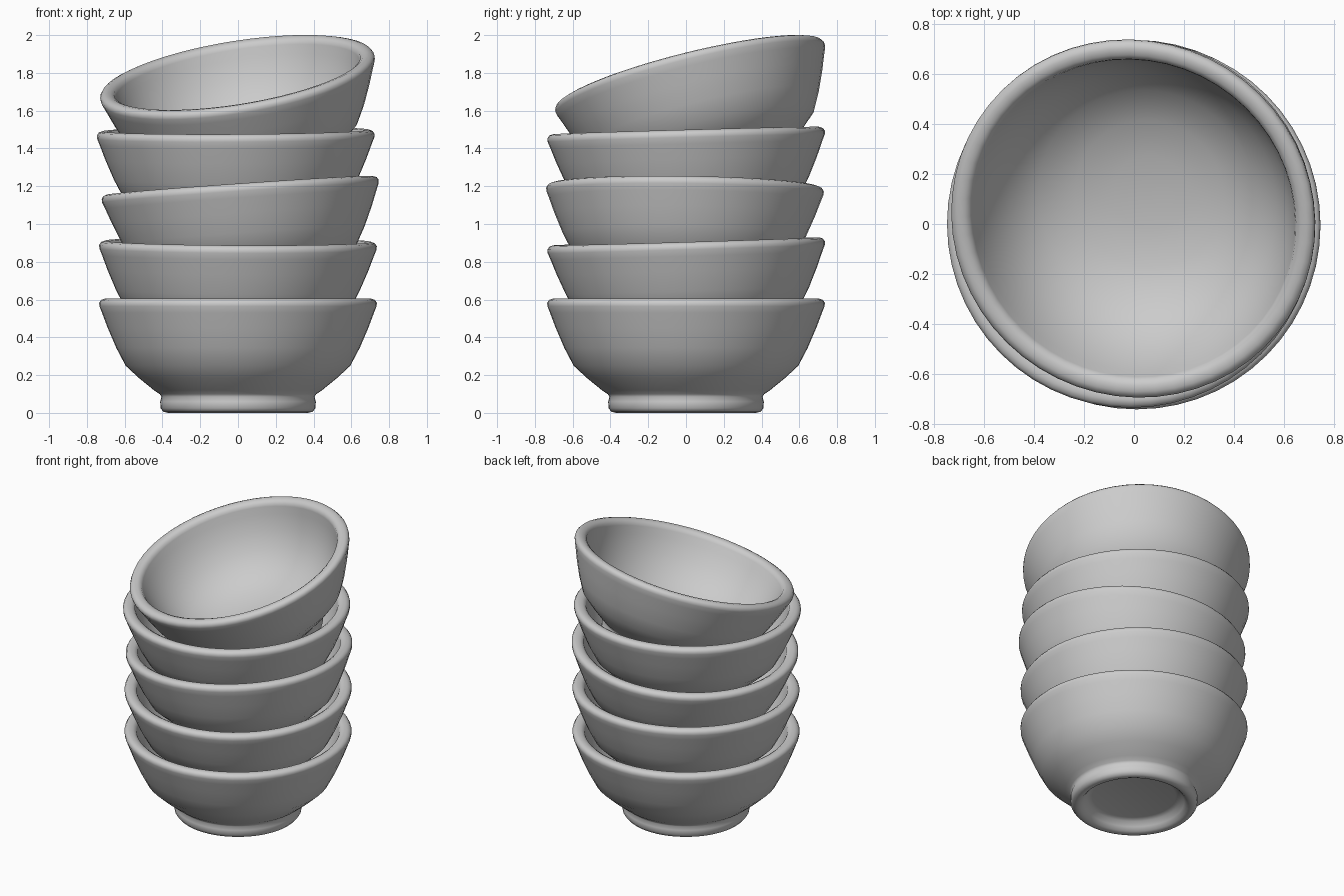
import bpy, bmesh, math
from mathutils import Vector, Matrix

cube = bpy.data.objects.get("Cube")
if cube:
    bpy.data.objects.remove(cube, do_unlink=True)

# Single glaze colour
grey = bpy.data.materials.new("plain grey")
grey.use_nodes = True
colour = (0.6, 0.6, 0.6, 1)
grey.diffuse_color = colour
grey.node_tree.nodes["Principled BSDF"].inputs["Base Color"].default_value = colour

# Half section (radius, height): foot recess, foot ring, outer wall, rim, inner wall
RIM_Z = 0.605
PROFILE = [
    (0, 0.07), (0.27, 0.07), (0.305, 0.06), (0.325, 0.03), (0.345, 0.008),
    (0.37, 0.0), (0.395, 0.006), (0.41, 0.025), (0.412, 0.06), (0.405, 0.085), (0.415, 0.1),
    (0.445, 0.12), (0.525, 0.185), (0.595, 0.25), (0.645, 0.345), (0.69, 0.45), (0.72, 0.53),
    (0.734, 0.565), (0.735, 0.583), (0.725, 0.598), (0.705, RIM_Z), (0.68, 0.602),
    (0.66, 0.59), (0.653, 0.57), (0.64, 0.52), (0.6, 0.42), (0.54, 0.32),
    (0.44, 0.22), (0.3, 0.16), (0.15, 0.135), (0, 0.13),
]


def bowl_mesh(segments=56):
    """Lathe the half section around the z axis."""
    bm = bmesh.new()
    verts = [bm.verts.new((r, 0, z)) for r, z in PROFILE]
    edges = [bm.edges.new(pair) for pair in zip(verts, verts[1:])]
    bmesh.ops.spin(bm, geom=verts + edges, cent=(0, 0, 0), axis=(0, 0, 1),
                   angle=math.tau, steps=segments)
    bmesh.ops.remove_doubles(bm, verts=bm.verts[:], dist=0.0005)
    bmesh.ops.recalc_face_normals(bm, faces=bm.faces[:])
    mesh = bpy.data.meshes.new("bowl")
    bm.to_mesh(mesh)
    bm.free()
    mesh.materials.append(grey)
    return mesh


# Name, rim centre, rim slope along x and along y
STACK = [
    ("bottom_bowl", (0, 0, 0.605), 0, 0),
    ("second_bowl", (0, 0, 0.908), -0.005, 0.03),
    ("middle_bowl", (0.01, -0.005, 1.205), 0.07, -0.014),
    ("fourth_bowl", (-0.012, 0, 1.495), 0.006, 0.028),
    ("top_bowl", (-0.007, 0.015, 1.8), 0.16, 0.25),
]

for name, rim, slope_x, slope_y in STACK:
    bowl = bpy.data.objects.new(name, bowl_mesh())
    bpy.context.collection.objects.link(bowl)
    up = Vector((-slope_x, -slope_y, 1)).normalized()
    tilt = Vector((0, 0, 1)).rotation_difference(up).to_matrix().to_4x4()
    bowl.matrix_world = Matrix.Translation(Vector(rim) - up * RIM_Z) @ tilt
    bpy.ops.object.select_all(action="DESELECT")
    bowl.select_set(True)
    bpy.context.view_layer.objects.active = bowl
    bpy.ops.object.shade_smooth_by_angle(angle=math.radians(50))
